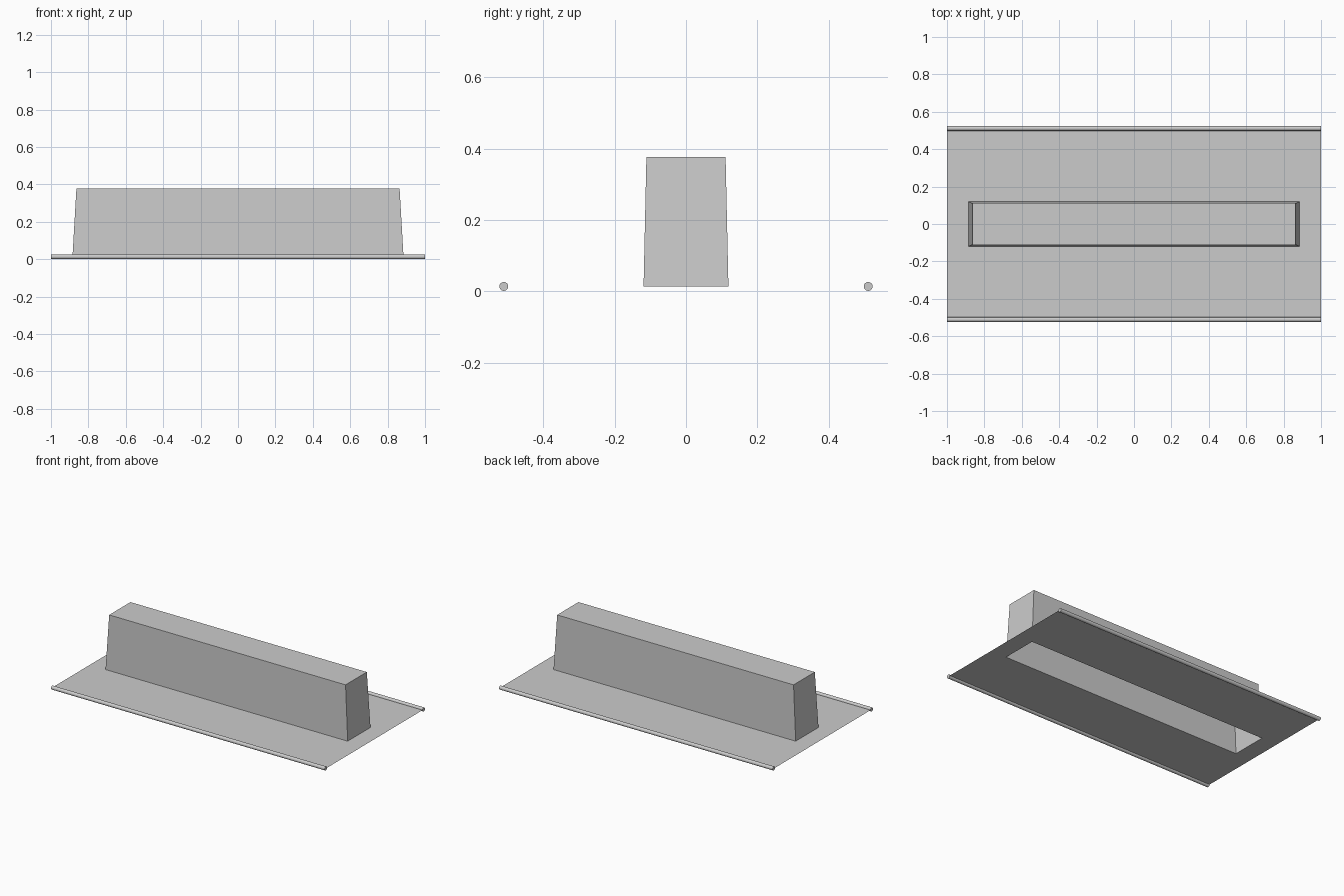
import bpy, bmesh, math

if "Cube" in bpy.data.objects:
    bpy.data.objects.remove(bpy.data.objects["Cube"])

Z_SHEET = 0.0135   # height of the thin sheet and rod centres
ROD_R = 0.0125
ROD_Y = 0.511


def ring(bm, hx, hy, z):
    return [bm.verts.new((sx * hx, sy * hy, z))
            for sx, sy in ((-1, -1), (1, -1), (1, 1), (-1, 1))]


def bridge(bm, a, b):
    for i in range(4):
        j = (i + 1) % 4
        bm.faces.new((a[i], a[j], b[j], b[i]))


def finish(name, bm):
    mesh = bpy.data.meshes.new(name)
    bm.to_mesh(mesh)
    bm.free()
    obj = bpy.data.objects.new(name, mesh)
    bpy.context.collection.objects.link(obj)
    return obj


# thin base sheet with a rectangular opening
bm = bmesh.new()
bridge(bm, ring(bm, 1.0, ROD_Y, Z_SHEET), ring(bm, 0.885, 0.119, Z_SHEET))
finish("base_sheet", bm)

# tapered hollow housing, open underneath
bm = bmesh.new()
top = ring(bm, 0.864, 0.111, 0.377)
bridge(bm, ring(bm, 0.885, 0.119, Z_SHEET), top)
bm.faces.new(top)
finish("raised_housing", bm)

# round rods along the long edges
for name, side in (("front_rod", -1), ("back_rod", 1)):
    bpy.ops.mesh.primitive_cylinder_add(
        vertices=16, radius=ROD_R, depth=2.0,
        location=(0, side * ROD_Y, Z_SHEET), rotation=(0, math.pi / 2, 0))
    rod = bpy.context.object
    rod.name = name
    bpy.ops.object.shade_smooth_by_angle(angle=math.radians(40))
